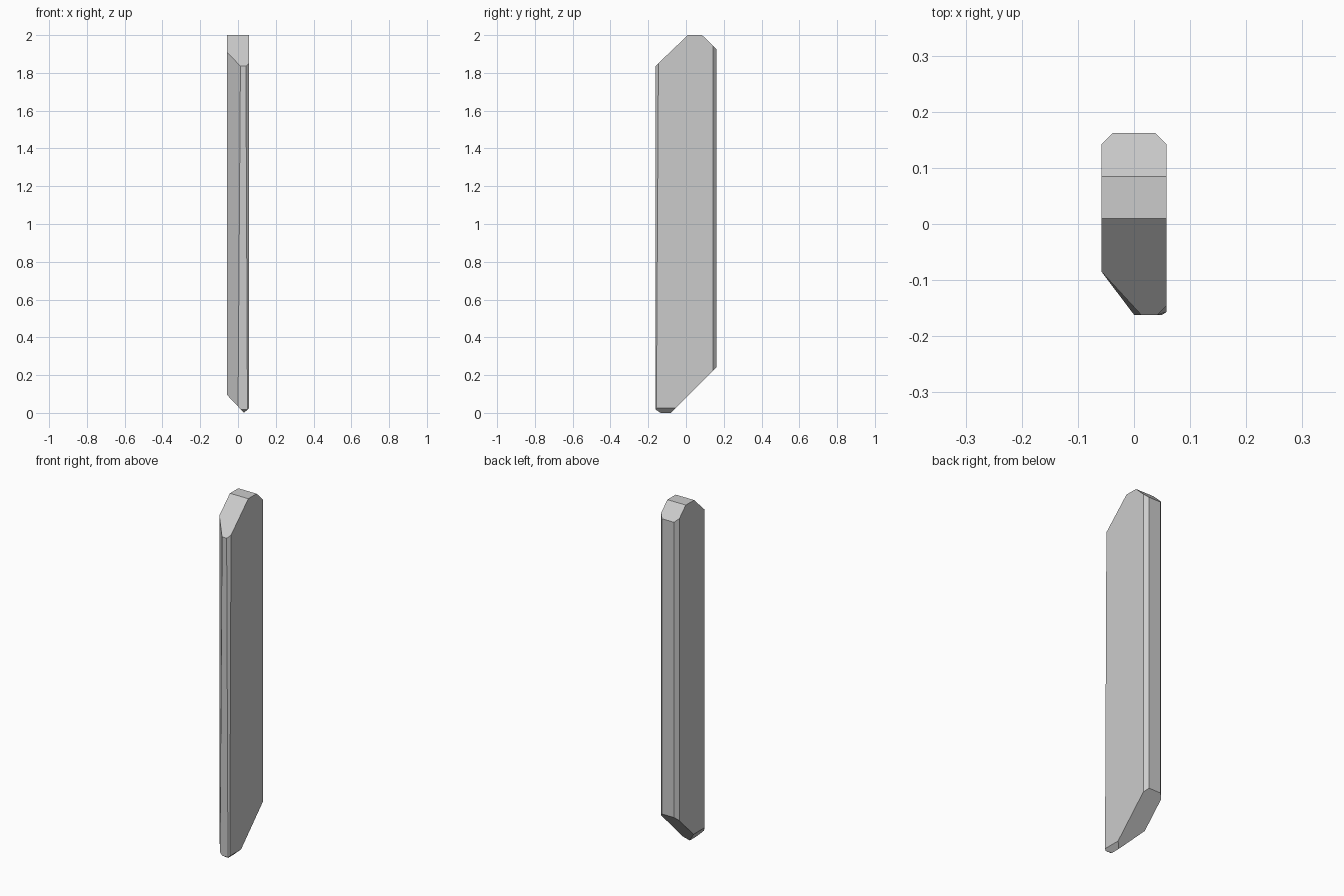
import bpy, bmesh
from mathutils import Vector

if "Cube" in bpy.data.objects:
    bpy.data.objects.remove(bpy.data.objects["Cube"])

# Cross-section shared by both ends; the front corners drift slightly with height
back = [(.058, .142), (.038, .162), (-.038, .162), (-.058, .142)]
bottom = [(-.058, -.085), (.0, -.162), (.05, -.162), (.058, -.157)] + back
top = [(-.058, -.085), (.014, -.162), (.041, -.162), (.058, -.145)] + back

bm = bmesh.new()
lo = [bm.verts.new((x, y, 0)) for x, y in bottom]
hi = [bm.verts.new((x, y, 2)) for x, y in top]
bm.faces.new(lo[::-1])
bm.faces.new(hi)
n = len(lo)
for i in range(n):
    j = (i + 1) % n
    bm.faces.new((lo[i], lo[j], hi[j], hi[i]))


def trim(point, normal):
    """Slice off everything on the normal side of a plane and cap the cut."""
    geom = bm.verts[:] + bm.edges[:] + bm.faces[:]
    cut = bmesh.ops.bisect_plane(bm, geom=geom, plane_co=Vector(point), dist=1e-6,
                                 plane_no=Vector(normal).normalized(), clear_outer=True)
    edges = [e for e in cut["geom_cut"] if isinstance(e, bmesh.types.BMEdge)]
    bmesh.ops.contextual_create(bm, geom=edges)


# Top slopes: long front one, short back one
trim((0, .01, 2), (0, -.165, .173))
trim((0, .085, 2), (0, .075, .078))
# Bottom slopes: back, left, right and the small front nick
trim((0, -.08, 0), (0, .243, -.243))
trim((.032, 0, 0), (-.095, 0, -.09))
trim((.032, 0, 0), (.025, 0, -.026))
trim((0, -.135, 0), (0, -.018, -.027))

bmesh.ops.recalc_face_normals(bm, faces=bm.faces[:])
mesh = bpy.data.meshes.new("faceted_shard")
bm.to_mesh(mesh)
bm.free()
shard = bpy.data.objects.new("faceted_shard", mesh)
bpy.context.collection.objects.link(shard)
